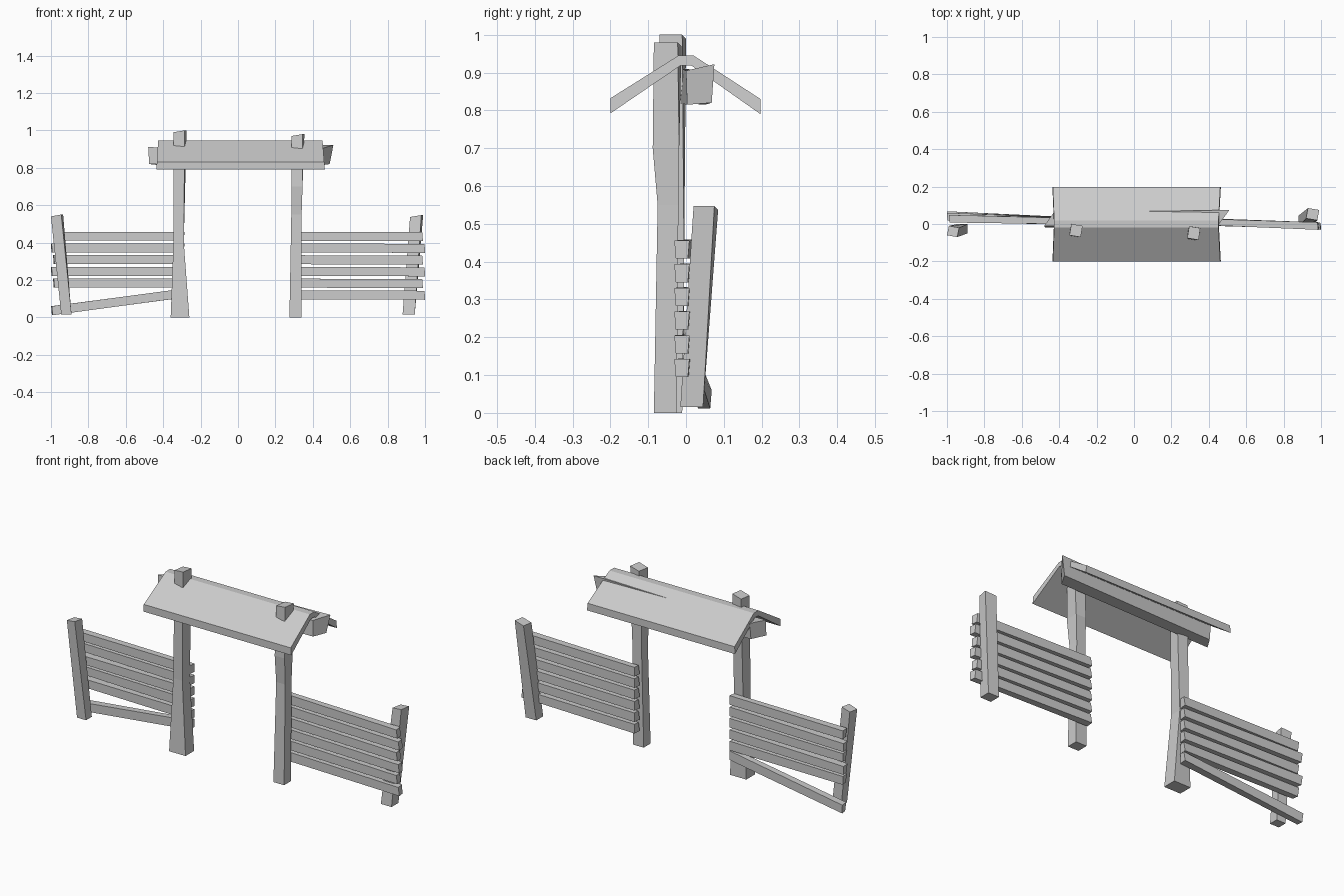
import bpy, bmesh
from mathutils import Vector

cube = bpy.data.objects.get("Cube")
if cube:
    bpy.data.objects.remove(cube)

grey = bpy.data.materials.new("plain_grey")
grey.use_nodes = True
grey.diffuse_color = (0.6, 0.6, 0.6, 1)
grey.node_tree.nodes["Principled BSDF"].inputs["Base Color"].default_value = (0.6, 0.6, 0.6, 1)


def loft(name, rings):
    """Skin a closed, capped solid through equal-sized rings of points."""
    bm = bmesh.new()
    loops = [[bm.verts.new(p) for p in ring] for ring in rings]
    for a, b in zip(loops, loops[1:]):
        for i in range(len(a)):
            j = (i + 1) % len(a)
            bm.faces.new((a[i], a[j], b[j], b[i]))
    bm.faces.new(loops[0])
    bm.faces.new(loops[-1])
    bmesh.ops.recalc_face_normals(bm, faces=bm.faces)
    mesh = bpy.data.meshes.new(name)
    bm.to_mesh(mesh)
    bm.free()
    mesh.materials.append(grey)
    obj = bpy.data.objects.new(name, mesh)
    bpy.context.collection.objects.link(obj)
    return obj


def post(name, sections, slant=0.01):
    """Upright timber; each section is x0, x1, y0, y1, z."""
    rings = []
    for k, (x0, x1, y0, y1, z) in enumerate(sections):
        s = slant if k == len(sections) - 1 else 0
        rings.append([(x0, y0 + s, z - s), (x1 - s, y0, z),
                      (x1, y1 - s, z), (x0 + s, y1, z - s)])
    return loft(name, rings)


def plank(name, a, b, h=0.048, d=0.036, skew=0.004):
    """Rough board from point a to point b with slightly skewed ends."""
    rings = []
    for (x, y, z), s in ((a, skew), (b, -skew)):
        rings.append([(x - s, y - d / 2, z - h / 2), (x, y + d / 2 + s, z - h / 2),
                      (x + s, y + d / 2, z + h / 2), (x, y - d / 2 + s, z + h / 2)])
    return loft(name, rings)


# Gate posts
post("right_gate_post", [(-0.36, -0.26, -0.085, -0.01, 0), (-0.345, -0.29, -0.07, -0.005, 0.4),
                         (-0.345, -0.275, -0.07, 0, 1.0)])
post("left_gate_post", [(0.275, 0.34, -0.085, -0.025, 0), (0.285, 0.34, -0.075, -0.02, 0.55),
                        (0.285, 0.345, -0.088, -0.018, 0.7), (0.285, 0.355, -0.085, -0.012, 0.98)])

# Outer fence posts, leaning
post("right_fence_post", [(-0.945, -0.89, -0.05, 0, 0.015), (-1.0, -0.935, -0.07, -0.01, 0.55)])
post("left_fence_post", [(0.88, 0.945, -0.015, 0.045, 0.015), (0.92, 0.99, 0.02, 0.085, 0.547)])

# Fence boards
for i in range(6):
    z = 0.434 - 0.0627 * i
    end = 0.985 + 0.012 * (i % 2)
    plank(f"left_board_{i + 1}", (0.29, 0.012, z), (end, -0.009, z - 0.002))
    if i < 5:
        plank(f"right_board_{i + 1}", (-0.29, 0.012, z), (-end, 0.03 + 0.012 * (i % 2), z))
plank("right_loose_board", (-0.29, 0.012, 0.13), (-0.995, 0.05, 0.036))

# Ridge beam
loft("ridge_beam", [
    [(-0.475, -0.02, 0.82), (-0.43, 0.05, 0.815), (-0.43, 0.06, 0.905), (-0.48, -0.01, 0.91)],
    [(0.455, 0.003, 0.815), (0.49, 0.068, 0.82), (0.51, 0.075, 0.922), (0.455, 0, 0.905)]])

# Pitched roof slab with a flat ridge
profile = [(-0.2, 0.832), (-0.02, 0.945), (0.02, 0.945), (0.197, 0.83),
           (0.197, 0.79), (0.015, 0.918), (-0.015, 0.918), (-0.2, 0.792)]
loft("roof", [[(x + (0.03 * (0.945 - z) / 0.15) * side, y, z) for y, z in profile]
              for x, side in ((-0.427, -0.3), (0.452, 0.4))])
